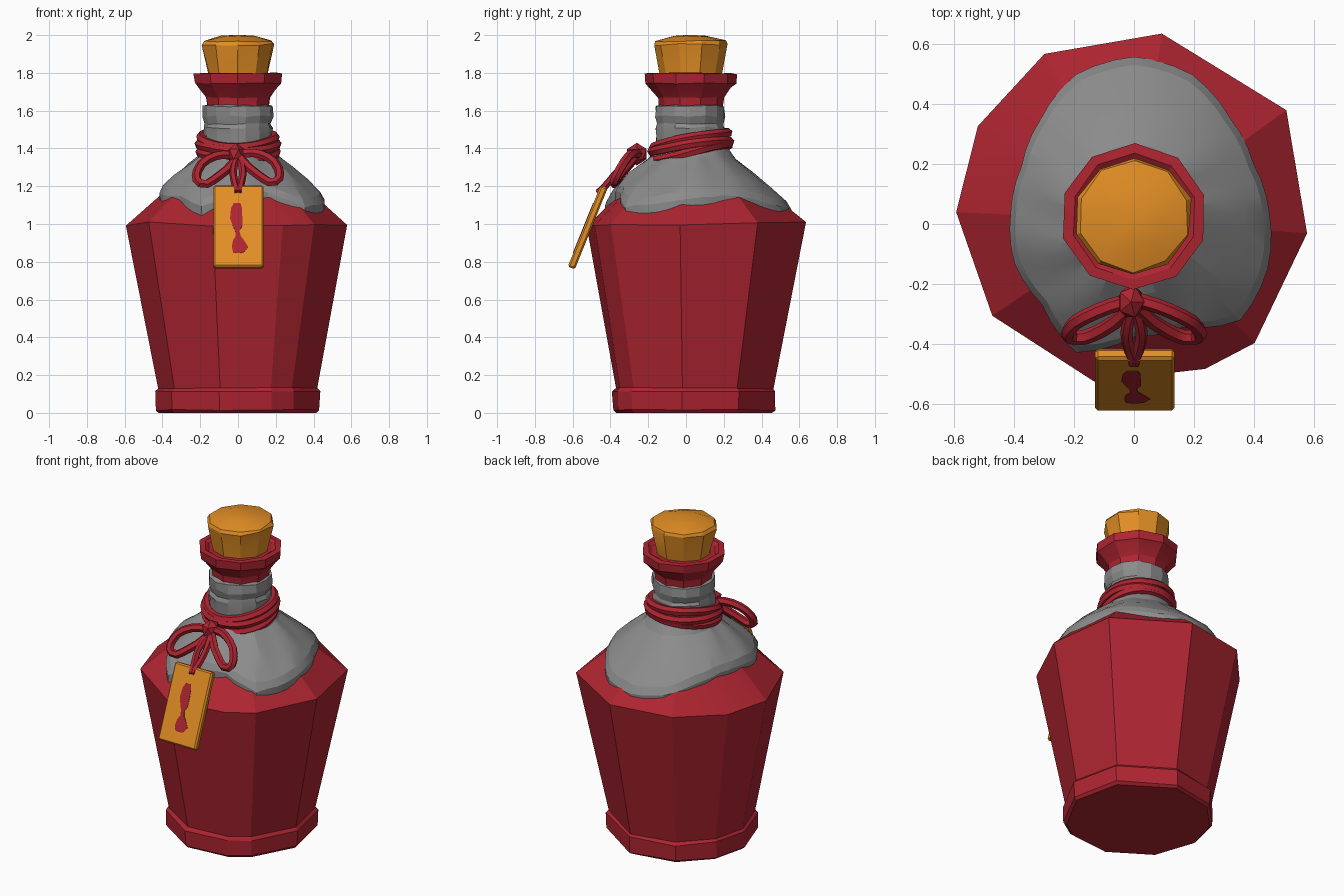
import bpy, bmesh, math, random
from mathutils import Vector, Matrix

random.seed(4)
if "Cube" in bpy.data.objects:
    bpy.data.objects.remove(bpy.data.objects["Cube"])


def material(name, rgb):
    m = bpy.data.materials.new(name)
    m.use_nodes = True
    m.diffuse_color = (*rgb, 1)
    bsdf = next(n for n in m.node_tree.nodes if n.type == "BSDF_PRINCIPLED")
    bsdf.inputs["Base Color"].default_value = (*rgb, 1)
    return m


RED = material("deep red", (0.42, 0.018, 0.03))
GREY = material("cloth grey", (0.26, 0.26, 0.26))
ORANGE = material("cork orange", (0.76, 0.27, 0.018))


def finish(obj, mat, angle):
    obj.data.materials.append(mat)
    bpy.ops.object.select_all(action="DESELECT")
    obj.select_set(True)
    bpy.context.view_layer.objects.active = obj
    bpy.ops.object.shade_smooth_by_angle(angle=math.radians(angle))
    return obj


def from_bmesh(name, bm, mat, angle=20):
    bmesh.ops.recalc_face_normals(bm, faces=bm.faces)
    mesh = bpy.data.meshes.new(name)
    bm.to_mesh(mesh)
    bm.free()
    obj = bpy.data.objects.new(name, mesh)
    bpy.context.collection.objects.link(obj)
    return finish(obj, mat, angle)


def loft(name, rings, mat, angle=20, caps=True):
    """Skin a stack of rings that all have the same point count."""
    bm = bmesh.new()
    loops = [[bm.verts.new(p) for p in ring] for ring in rings]
    n = len(loops[0])
    for a, b in zip(loops, loops[1:]):
        for i in range(n):
            j = (i + 1) % n
            bm.faces.new((a[i], a[j], b[j], b[i]))
    if caps:
        bm.faces.new(loops[0])
        bm.faces.new(loops[-1])
    return from_bmesh(name, bm, mat, angle)


def ring(angles, r, z, cy, jitter=0.0):
    pts = []
    for a in angles:
        rr = r + random.uniform(-jitter, jitter)
        pts.append(Vector((rr * math.cos(a), cy + rr * math.sin(a),
                           z + random.uniform(-jitter, jitter))))
    return pts


def cord(name, points, radius, cyclic=False):
    """Rounded cord through a few points."""
    curve = bpy.data.curves.new(name, "CURVE")
    curve.dimensions = "3D"
    curve.bevel_depth = radius
    curve.bevel_resolution = 1
    curve.resolution_u = 3
    curve.use_fill_caps = True
    spline = curve.splines.new("BEZIER")
    spline.bezier_points.add(len(points) - 1)
    for bp, p in zip(spline.bezier_points, points):
        bp.co = p
        bp.handle_left_type = bp.handle_right_type = "AUTO"
    spline.use_cyclic_u = cyclic
    obj = bpy.data.objects.new(name, curve)
    bpy.context.collection.objects.link(obj)
    bpy.ops.object.select_all(action="DESELECT")
    obj.select_set(True)
    bpy.context.view_layer.objects.active = obj
    bpy.ops.object.convert(target="MESH")
    return finish(bpy.context.object, RED, 35)


# Bottle: uneven ten-sided body with a base band, shoulder, neck and lip
sides = [math.radians(a) for a in
         (-8, 33, 81, 120, 152, 181, 217, 257, 294, 312)]
even = [math.tau * i / 10 + 0.3 for i in range(10)]
body = [(0.42, 0.0, 0.04), (0.435, 0.015, 0.04), (0.44, 0.115, 0.04),
        (0.425, 0.13, 0.04), (0.595, 1.0, 0.05), (0.21, 1.33, 0.025)]
rings = [ring(sides, r, z, cy, 0.004 if z < 0.2 else 0.012 if z < 1.2 else 0)
         for r, z, cy in body]
rings[0] = ring(sides, 0.42, 0, 0.04)
loft("bottle_body", rings, RED)
neck = [(0.17, 1.25), (0.168, 1.62), (0.175, 1.67), (0.215, 1.72),
        (0.24, 1.745), (0.245, 1.795), (0.21, 1.8), (0.19, 1.785)]
loft("bottle_neck", [ring(even, r, z, 0.025, 0.003) for r, z in neck], RED)

# Cork stopper with a worn, slightly domed top
cork = [(0.16, 1.77), (0.165, 1.8), (0.197, 1.95), (0.185, 1.968),
        (0.1, 1.993)]
rings = [ring(even, r, z, 0.025, 0.005) for r, z in cork]
rings.append(ring(even, 0.03, 2.0, 0.025))
loft("cork", rings, ORANGE, 30)

# Cloth cover: uneven skirt over the shoulder, gathered around the neck
reach = [.45, .43, .45, .5, .52, .5, .44, .405,
         .41, .43, .43, .5, .41, .41, .5, .48]
N = 48


def cloth_reach(a):
    f = (a / math.tau) % 1 * len(reach)
    i = int(f)
    t = f - i
    return reach[i] * (1 - t) + reach[(i + 1) % len(reach)] * t


def cloth_ring(t, lift):
    pts = []
    for i in range(N):
        a = math.tau * i / N
        r = 0.18 + (cloth_reach(a) - 0.18) * t
        front = 0.5 - 0.5 * math.sin(a)
        fold = 0.016 * math.sin(9 * a + 3 * t) * front * math.sin(math.pi * t)
        z = 1.33 - (r - 0.21) * 0.857 + lift + fold
        pts.append(Vector((r * math.cos(a), 0.035 + r * math.sin(a),
                           z + random.uniform(-0.004, 0.004))))
    return pts


skirt = [cloth_ring(1.0, -0.05), cloth_ring(1.01, 0.012),
         cloth_ring(0.93, 0.035), cloth_ring(0.7, 0.04),
         cloth_ring(0.4, 0.035), cloth_ring(0.15, 0.03),
         cloth_ring(0.0, 0.06)]
loft("cloth_skirt", skirt, GREY, 14, caps=False)
around = [math.tau * i / 14 for i in range(14)]
wrap = [(0.165, 1.3), (0.185, 1.38), (0.18, 1.47), (0.185, 1.51),
        (0.176, 1.53), (0.187, 1.57), (0.184, 1.625), (0.16, 1.63)]
loft("cloth_neck_wrap",
     [ring(around, r, z, 0.022, 0.005) for r, z in wrap], GREY, 15, caps=False)

# Cord wound around the neck, lower at the front
for k, (r, dz, lean) in enumerate(((0.2, -0.035, 0.2), (0.205, 0.002, 0.12),
                                   (0.195, 0.036, 0.2))):
    pts = [Vector((r * math.cos(a), 0.025 + r * math.sin(a),
                   1.415 + dz + lean * r * math.sin(a)
                   + 0.008 * math.sin(2 * a + k)))
           for a in (math.tau * i / 10 for i in range(10))]
    cord(f"neck_cord_{k + 1}", pts, 0.026, True)

# Bow: knot, two loops and two hanging tails
bm = bmesh.new()
bmesh.ops.create_icosphere(bm, subdivisions=1, radius=1.0)
bmesh.ops.transform(bm, matrix=Matrix.Translation((-0.01, -0.26, 1.37))
                    @ Matrix.Diagonal((0.05, 0.06, 0.06, 1)), verts=bm.verts)
from_bmesh("bow_knot", bm, RED)
loop = [(0.0, -.25, 1.37), (0.12, -.29, 1.37), (0.215, -.35, 1.29),
        (0.2, -.38, 1.225), (0.1, -.35, 1.265), (0.0, -.27, 1.36)]
for name, s, drop in (("left", 1, 0.0), ("right", -1, -0.01)):
    cord(f"bow_loop_{name}", [(s * x, y, z + drop) for x, y, z in loop], 0.025)
    cord(f"bow_tail_{name}",
         [(0, -.26, 1.36), (s * 0.025, -.36, 1.28), (s * 0.015, -.42, 1.21),
          (0, -.465, 1.165)], 0.02)

# Hanging tag, leaning out from the shoulder
place = Matrix.Translation((0.003, -0.52, 0.983)) @ Matrix.Rotation(
    math.radians(-22), 4, "X")
bm = bmesh.new()
bmesh.ops.create_cube(bm, size=1.0)
bmesh.ops.scale(bm, vec=(0.265, 0.04, 0.465), verts=bm.verts)
bmesh.ops.bevel(bm, geom=bm.edges[:], offset=0.009, segments=1,
                affect="EDGES")
bmesh.ops.transform(bm, matrix=place, verts=bm.verts)
from_bmesh("tag", bm, ORANGE)

# Stain on the tag: a thin strip of varying width (height, left, right)
stain = [(0.13, -.025, .01), (0.1, -.04, .018), (0.04, -.045, .02),
         (0.0, -.03, .02), (-.03, -.018, .005), (-.06, -.015, .012),
         (-.085, -.03, .03), (-.12, -.035, .05), (-.15, -.03, .03),
         (-.155, -.015, .01)]
loft("tag_stain",
     [[place @ Vector((x, y, z)) for x, y in
       ((a, -0.019), (b, -0.019), (b, -0.0225), (a, -0.0225))]
      for z, a, b in stain], RED)
